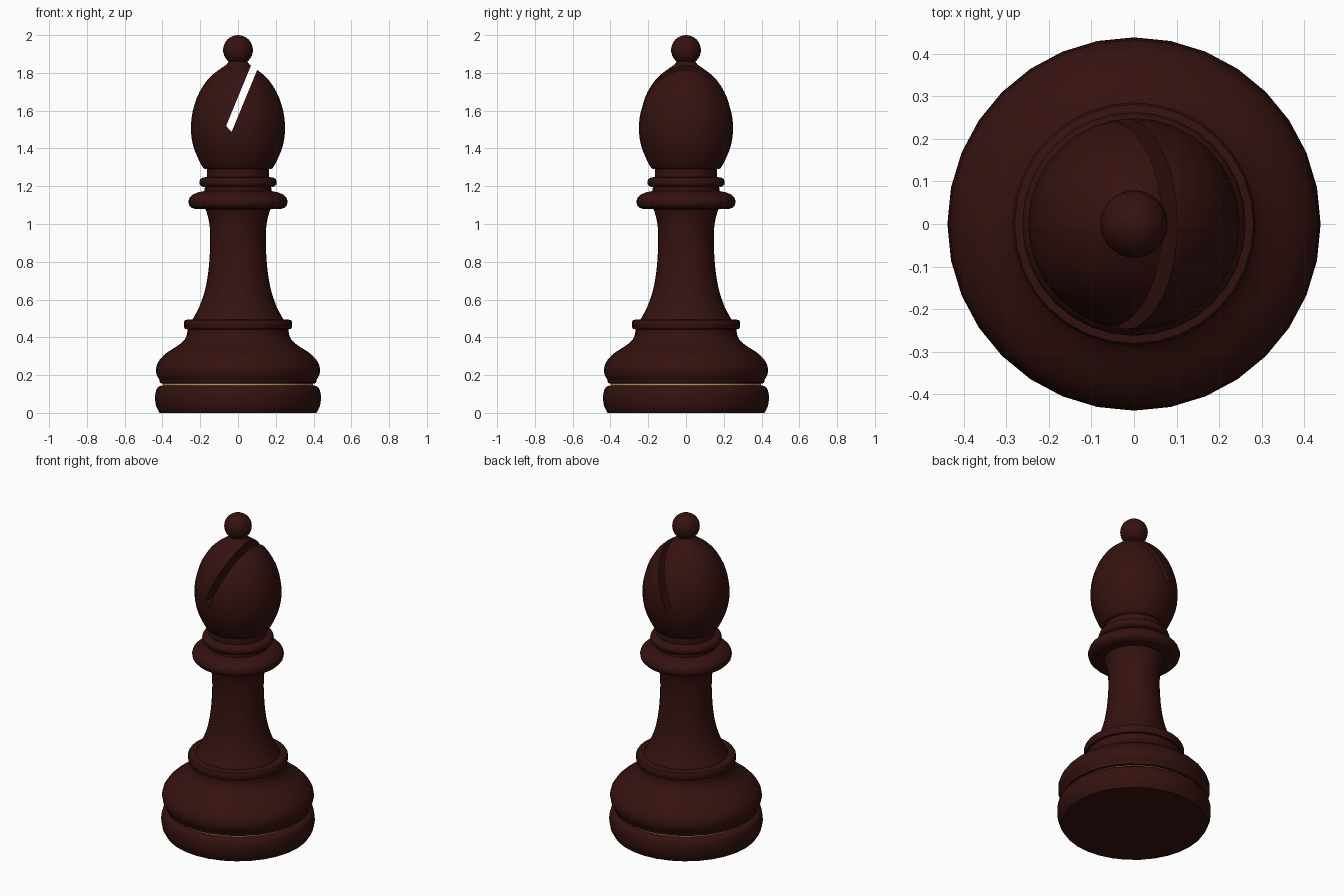
import bpy, bmesh, math
from mathutils import Vector

if "Cube" in bpy.data.objects:
    bpy.data.objects.remove(bpy.data.objects["Cube"])

SEG = 32


def material(name, rgb):
    m = bpy.data.materials.new(name)
    m.diffuse_color = (*rgb, 1)
    m.use_nodes = True
    m.node_tree.nodes["Principled BSDF"].inputs["Base Color"].default_value = m.diffuse_color
    return m


wood = material("dark red wood", (0.035, 0.006, 0.005))
gold = material("gold", (0.50, 0.33, 0.09))


def smooth_profile(pts, steps=3):
    """Catmull-Rom through the (radius, height) points."""
    p = [Vector(q) for q in pts]
    p = [2 * p[0] - p[1]] + p + [2 * p[-1] - p[-2]]
    out = []
    for i in range(1, len(p) - 2):
        a, b, c, d = p[i - 1:i + 3]
        for k in range(steps):
            t = k / steps
            out.append(0.5 * (2 * b + (c - a) * t + (2 * a - 5 * b + 4 * c - d) * t * t
                              + (3 * b - a - 3 * c + d) * t ** 3))
    return out + [p[-2]]


def finish(name, bm, mat, angle=40):
    bmesh.ops.recalc_face_normals(bm, faces=bm.faces)
    me = bpy.data.meshes.new(name)
    bm.to_mesh(me)
    bm.free()
    ob = bpy.data.objects.new(name, me)
    bpy.context.collection.objects.link(ob)
    me.materials.append(mat)
    bpy.ops.object.select_all(action='DESELECT')
    ob.select_set(True)
    bpy.context.view_layer.objects.active = ob
    bpy.ops.object.shade_smooth_by_angle(angle=math.radians(angle))
    return ob


def lathe(name, pts, mat=wood, steps=1):
    """Closed solid of revolution with flat caps at both ends."""
    prof = smooth_profile(pts, steps) if steps > 1 else pts
    bm = bmesh.new()
    rings = [[bm.verts.new((r * math.cos(2 * math.pi * i / SEG),
                            r * math.sin(2 * math.pi * i / SEG), z))
              for i in range(SEG)] for r, z in prof]
    for a, b in zip(rings, rings[1:]):
        for i in range(SEG):
            j = (i + 1) % SEG
            bm.faces.new((a[i], a[j], b[j], b[i]))
    bm.faces.new(rings[0][::-1])
    bm.faces.new(rings[-1])
    return finish(name, bm, mat)


# Base: foot disc, gold inlay in the groove, swelling upper base
lathe("foot", [(0.415, 0.0), (0.424, 0.015), (0.435, 0.04), (0.439, 0.07), (0.438, 0.10),
               (0.432, 0.125), (0.422, 0.138), (0.405, 0.145), (0.39, 0.146)])
lathe("gold_inlay", [(0.398, 0.142), (0.398, 0.159)], gold)
lathe("upper_base", [(0.39, 0.156), (0.412, 0.158), (0.416, 0.175), (0.428, 0.195),
                     (0.434, 0.22), (0.431, 0.25), (0.412, 0.285), (0.375, 0.32),
                     (0.32, 0.355), (0.285, 0.385), (0.27, 0.415), (0.268, 0.45)], steps=2)
lathe("base_ring", [(0.265, 0.442), (0.28, 0.444), (0.285, 0.452), (0.286, 0.482),
                    (0.281, 0.491), (0.262, 0.495), (0.23, 0.496)])

# Stem
lathe("stem", [(0.247, 0.485), (0.215, 0.54), (0.19, 0.60), (0.17, 0.67), (0.157, 0.75),
               (0.15, 0.83), (0.147, 0.91), (0.149, 0.98), (0.157, 1.03), (0.17, 1.075),
               (0.178, 1.10)], steps=2)

# Collars under the head
lathe("wide_collar", [(0.17, 1.078), (0.225, 1.079), (0.246, 1.086), (0.259, 1.10),
                      (0.263, 1.12), (0.256, 1.14), (0.238, 1.157), (0.21, 1.168), (0.18, 1.174)])
lathe("collar_neck", [(0.178, 1.15), (0.175, 1.21)])
lathe("small_collar", [(0.17, 1.195), (0.192, 1.198), (0.202, 1.208), (0.205, 1.222),
                       (0.20, 1.237), (0.188, 1.245), (0.16, 1.25)])
lathe("head_neck", [(0.165, 1.235), (0.165, 1.31)])

# Head with slanted slot cut right through
head = lathe("head", [(0.175, 1.29), (0.19, 1.305), (0.217, 1.36), (0.239, 1.42), (0.249, 1.49),
                      (0.246, 1.56), (0.231, 1.63), (0.203, 1.70), (0.16, 1.765),
                      (0.11, 1.81), (0.06, 1.845), (0.045, 1.87)], steps=2)
slot = [(-0.063, 1.519), (-0.034, 1.487), (0.143, 1.915), (0.10, 1.915)]
bm = bmesh.new()
face = bm.faces.new([bm.verts.new((x, -0.4, z)) for x, z in slot])
ext = bmesh.ops.extrude_face_region(bm, geom=[face])
bmesh.ops.translate(bm, vec=(0, 0.8, 0),
                    verts=[v for v in ext["geom"] if isinstance(v, bmesh.types.BMVert)])
cutter = finish("slot_cutter", bm, wood)
cutter.hide_render = True
mod = head.modifiers.new("slot", 'BOOLEAN')
mod.operation = 'DIFFERENCE'
mod.solver = 'EXACT'
mod.object = cutter
bpy.context.view_layer.objects.active = head
bpy.ops.object.modifier_apply(modifier=mod.name)
bpy.data.objects.remove(cutter)
bpy.ops.object.select_all(action='DESELECT')
head.select_set(True)
bpy.ops.object.shade_smooth_by_angle(angle=math.radians(40))

# Ball finial
bm = bmesh.new()
bmesh.ops.create_uvsphere(bm, u_segments=SEG, v_segments=16, radius=0.079)
bmesh.ops.translate(bm, vec=(0, 0, 1.921), verts=bm.verts)
finish("finial_ball", bm, wood)
